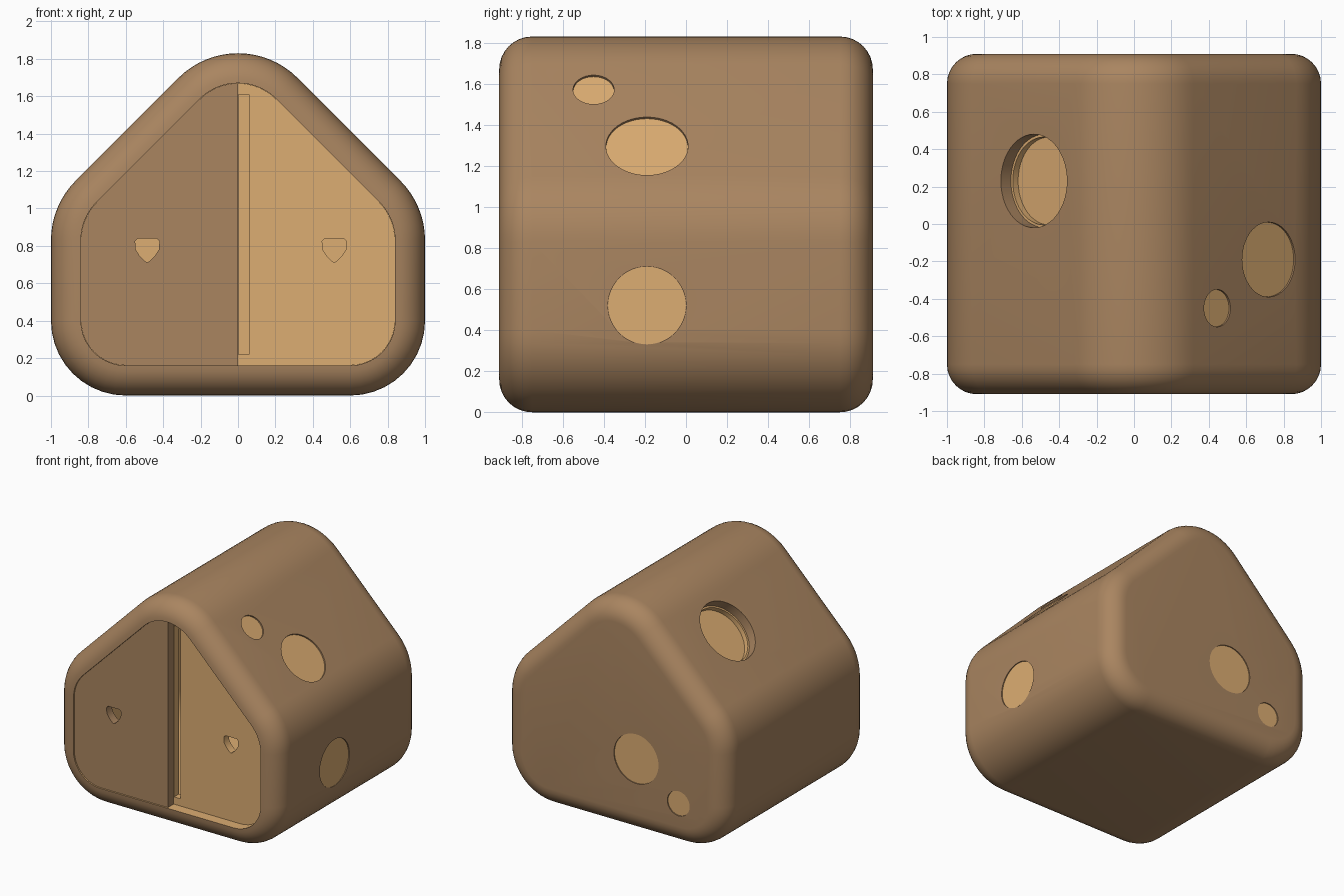
import bpy, bmesh, math
from mathutils import Vector, Matrix

if "Cube" in bpy.data.objects:
    bpy.data.objects.remove(bpy.data.objects["Cube"])


def material(name, rgb):
    m = bpy.data.materials.new(name)
    m.diffuse_color = (*rgb, 1)
    m.use_nodes = True
    m.node_tree.nodes["Principled BSDF"].inputs["Base Color"].default_value = m.diffuse_color
    return m


BROWN = material("brown wood", (0.40, 0.235, 0.118))
TAN = material("light tan wood", (0.72, 0.42, 0.17))


def profile(inset):
    """Rounded house outline (x, z), moved inwards by inset."""
    arcs = [((0.6, 0.4), 0.4, -90, 0, 10), ((0.55, 0.83), 0.45, 0, 45, 8),
            ((0, 1.38), 0.45, 45, 90, 8)]
    half = []
    for (cx, cz), r, a0, a1, n in arcs:
        for i in range(n + 1):
            a = math.radians(a0 + (a1 - a0) * i / n)
            half.append((cx + (r - inset) * math.cos(a), cz + (r - inset) * math.sin(a)))
    half[-1] = (0, half[-1][1])
    return half + [(-x, z) for x, z in reversed(half[:-1])]


def make(name, bm, mats, angle=35):
    bmesh.ops.recalc_face_normals(bm, faces=bm.faces)
    me = bpy.data.meshes.new(name)
    bm.to_mesh(me)
    bm.free()
    for m in mats:
        me.materials.append(m)
    me.shade_smooth()
    me.set_sharp_from_angle(angle=math.radians(angle))
    ob = bpy.data.objects.new(name, me)
    bpy.context.collection.objects.link(ob)
    return ob


def prism(name, pts, y0, y1, mat):
    """Outline in x and z, extruded along y."""
    bm = bmesh.new()
    a = [bm.verts.new((x, y0, z)) for x, z in pts]
    b = [bm.verts.new((x, y1, z)) for x, z in pts]
    bm.faces.new(a)
    bm.faces.new(b)
    for i in range(len(a)):
        j = (i + 1) % len(a)
        bm.faces.new((a[i], a[j], b[j], b[i]))
    return make(name, bm, [mat])


def cylinder(name, loc, normal, r, low, high, mat):
    """Round plug along normal, from low to high measured from loc."""
    n = Vector(normal).normalized()
    bm = bmesh.new()
    rot = Vector((0, 0, 1)).rotation_difference(n).to_matrix().to_4x4()
    mat4 = Matrix.Translation(Vector(loc) + n * (low + high) / 2) @ rot
    bmesh.ops.create_cone(bm, cap_ends=True, segments=48, radius1=r, radius2=r,
                          depth=high - low, matrix=mat4)
    return make(name, bm, [mat])


def cut(ob, cutters):
    for c in cutters:
        c.hide_render = True
        md = ob.modifiers.new("cut", 'BOOLEAN')
        md.operation = 'DIFFERENCE'
        md.solver = 'EXACT'
        md.object = c
    bpy.context.view_layer.update()
    new = bpy.data.meshes.new_from_object(ob.evaluated_get(bpy.context.evaluated_depsgraph_get()))
    ob.modifiers.clear()
    ob.data = new
    new.shade_smooth()
    new.set_sharp_from_angle(angle=math.radians(35))
    for c in cutters:
        bpy.data.objects.remove(c)


# Shell: rounded house body with an open front and a tan interior
R, HALF, N = 0.16, 0.91, 8
rings = [(R, 0.75)]
steps = [math.pi / 2 * i / N for i in range(N + 1)]
rings += [(R * (1 - math.sin(t)), -HALF + R * (1 - math.cos(t))) for t in steps]
rings += [(R * (1 - math.sin(t)), HALF - R * (1 - math.cos(t))) for t in reversed(steps)]
bm = bmesh.new()
loops = [[bm.verts.new((x, y, z)) for x, z in profile(i)] for i, y in rings]
bm.faces.new(loops[0]).material_index = 1
bm.faces.new(loops[-1])
for k in range(len(loops) - 1):
    a, b = loops[k], loops[k + 1]
    for i in range(len(a)):
        j = (i + 1) % len(a)
        f = bm.faces.new((a[i], a[j], b[j], b[i]))
        f.material_index = 1 if k == 0 else 0
shell = make("house_shell", bm, [BROWN, TAN])

# Round windows: shallow recesses with tan discs
APEX = 1.83 + 0.45 * (math.sqrt(2) - 1)
windows = [
    ("roof_window_large", (0.72, -0.19, APEX - 0.72), (1, 0, 1), 0.20, 0.015),
    ("roof_window_small", (0.445, -0.45, APEX - 0.445), (1, 0, 1), 0.10, 0.015),
    ("side_window", (1, -0.19, 0.52), (1, 0, 0), 0.19, 0.012),
    ("back_window_large", (-0.19, HALF, 0.61), (0, 1, 0), 0.20, 0.012),
    ("back_window_small", (-0.57, HALF, 0.35), (0, 1, 0), 0.10, 0.012),
    ("roof_entry", (-0.535, 0.23, APEX - 0.535), (-1, 0, 1), 0.25, 0.12),
]
cutters = []
for name, loc, nrm, r, depth in windows:
    cutters.append(cylinder(name + "_cutter", loc, nrm, r, -depth, 0.1, BROWN))
    cylinder(name, loc, nrm, r - 0.001, -depth - 0.002, -depth + 0.005, TAN)
cut(shell, cutters)

# Tan step inside the deep roof entry
name, loc, nrm, r, depth = windows[-1]
step = cylinder("roof_entry_step", loc, nrm, r - 0.001, -depth, -0.075, TAN)
cut(step, [cylinder("step_cutter", loc, nrm, r - 0.015, -depth - 0.1, 0.1, TAN)])


# Sliding doors with pick-shaped finger holes
def finger_hole(cx):
    pts = [(cx - 0.05, 0.84), (cx + 0.05, 0.84), (cx + 0.065, 0.825), (cx + 0.062, 0.78),
           (cx + 0.04, 0.745), (cx + 0.012, 0.717), (cx, 0.712), (cx - 0.012, 0.717),
           (cx - 0.04, 0.745), (cx - 0.062, 0.78), (cx - 0.065, 0.825)]
    return prism("finger_hole_cutter", pts, -1.0, -0.6, TAN)


inner = profile(R + 0.001)
right_half = [p for p in inner if p[0] >= 0]
bottom, top = inner[0][1], 1.83 - R - 0.001
left_pts = [(0, bottom)] + [(-x, z) for x, z in right_half]
right_pts = [(0, bottom)] + right_half
left_door = prism("left_door", left_pts, -0.90, -0.83, BROWN)
cut(left_door, [finger_hole(-0.485)])
right_door = prism("right_door", right_pts, -0.825, -0.76, TAN)
slot = prism("slot_cutter", [(0.004, 0.22), (0.06, 0.22), (0.06, 1.61), (0.004, 1.61)],
             -1.0, -0.6, TAN)
cut(right_door, [finger_hole(0.515), slot])
